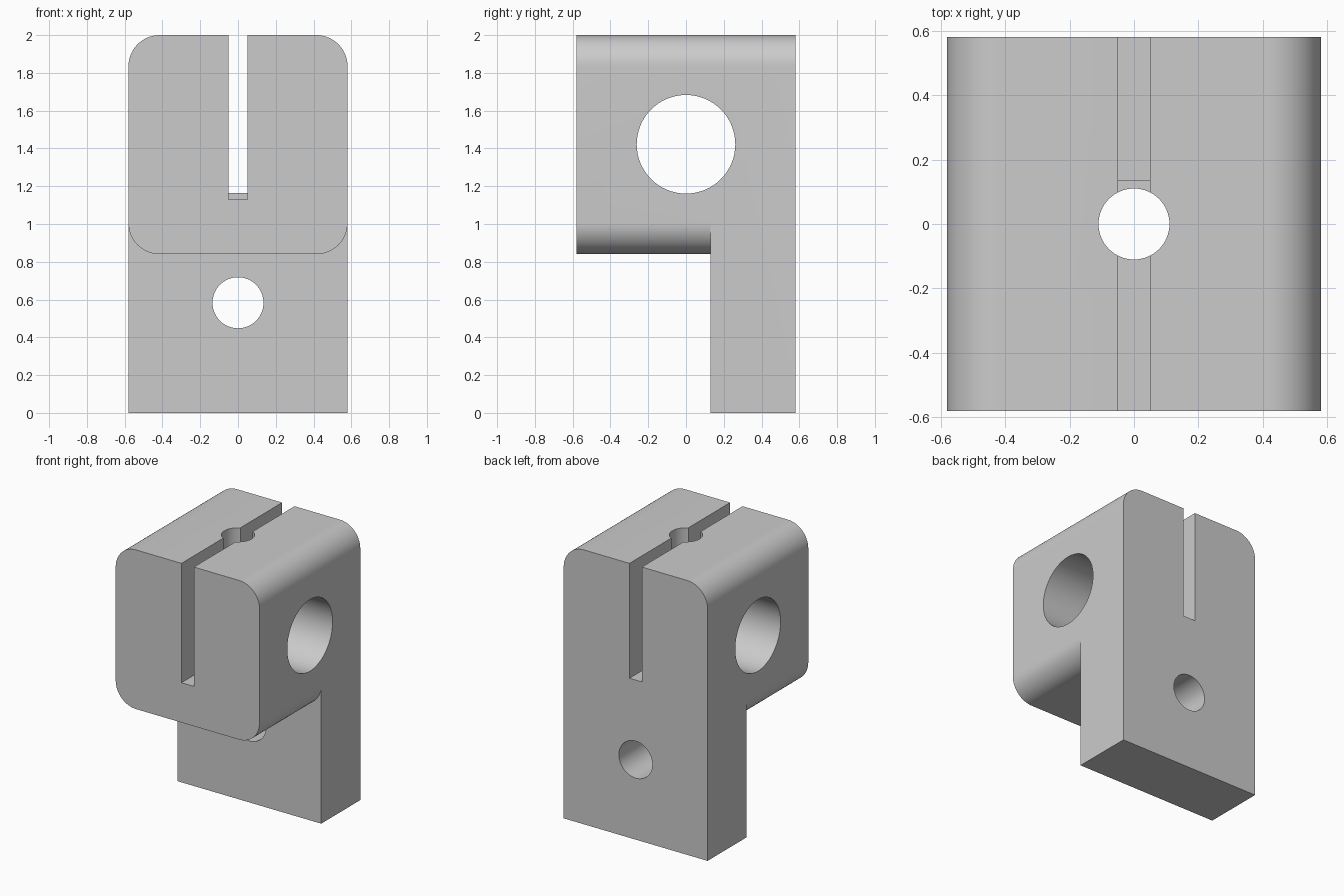
import bpy, bmesh
from math import sin, cos, pi

if "Cube" in bpy.data.objects:
    bpy.data.objects.remove(bpy.data.objects["Cube"])

W, R = 0.58, 0.165          # half width, corner radius
Z_TOP, Z_LEDGE, Y_PLATE = 2.0, 0.84, 0.13


def arc(cx, cz, r, a0, a1, n=16):
    return [(cx + r * cos(a0 + (a1 - a0) * i / n),
             cz + r * sin(a0 + (a1 - a0) * i / n)) for i in range(n + 1)]


def circle(cu, cv, r, n=64):
    return arc(cu, cv, r, 0, 2 * pi, n)[:-1]


def prism(name, profile, axis, lo, hi):
    """Extrude a 2D profile (the two other axes, in order) along an axis."""
    def place(u, v, t):
        return {"x": (t, u, v), "y": (u, t, v), "z": (u, v, t)}[axis]
    bm = bmesh.new()
    face = bm.faces.new([bm.verts.new(place(u, v, lo)) for u, v in profile])
    ext = bmesh.ops.extrude_face_region(bm, geom=[face])["geom"]
    verts = [e for e in ext if isinstance(e, bmesh.types.BMVert)]
    bmesh.ops.translate(bm, verts=verts, vec=place(0, 0, hi - lo))
    bmesh.ops.recalc_face_normals(bm, faces=bm.faces[:])
    mesh = bpy.data.meshes.new(name)
    bm.to_mesh(mesh)
    bm.free()
    obj = bpy.data.objects.new(name, mesh)
    bpy.context.collection.objects.link(obj)
    return obj


# Full-depth body with rounded top corners
body = prism("clamp_block",
             [(-W, 0), (W, 0)]
             + arc(W - R, Z_TOP - R, R, 0, pi / 2)
             + arc(-W + R, Z_TOP - R, R, pi / 2, pi), "y", -W, W)

zc = Z_LEDGE + R
cutters = [
    # Space in front of the mounting plate, leaving rounded lower corners
    prism("ledge_cutter",
          [(-0.8, -0.2), (0.8, -0.2), (0.8, zc)]
          + arc(W - R, zc, R, 0, -pi / 2)
          + arc(-W + R, zc, R, -pi / 2, -pi)
          + [(-0.8, zc)], "y", -0.8, Y_PLATE),
    # Clamping slot, slightly deeper in front of the plate
    prism("slot_cutter",
          [(-0.8, 1.13), (0.135, 1.13), (0.135, 1.163), (0.8, 1.163),
           (0.8, 2.2), (-0.8, 2.2)], "x", -0.05, 0.05),
    # Cross bore, vertical bore and plate mounting hole
    prism("cross_bore_cutter", circle(0, 1.422, 0.261), "x", -0.8, 0.8),
    prism("vertical_bore_cutter", circle(0, 0, 0.11), "z", 0.5, 2.2),
    prism("plate_hole_cutter", circle(0, 0.583, 0.135), "y", 0, 0.8),
]

bpy.context.view_layer.objects.active = body
body.select_set(True)
for cutter in cutters:
    cutter.hide_render = True
    mod = body.modifiers.new(cutter.name, "BOOLEAN")
    mod.operation = "DIFFERENCE"
    mod.solver = "EXACT"
    mod.object = cutter
    bpy.ops.object.modifier_apply(modifier=mod.name)
    bpy.data.objects.remove(cutter)

bpy.ops.object.shade_smooth_by_angle(angle=pi / 6)
